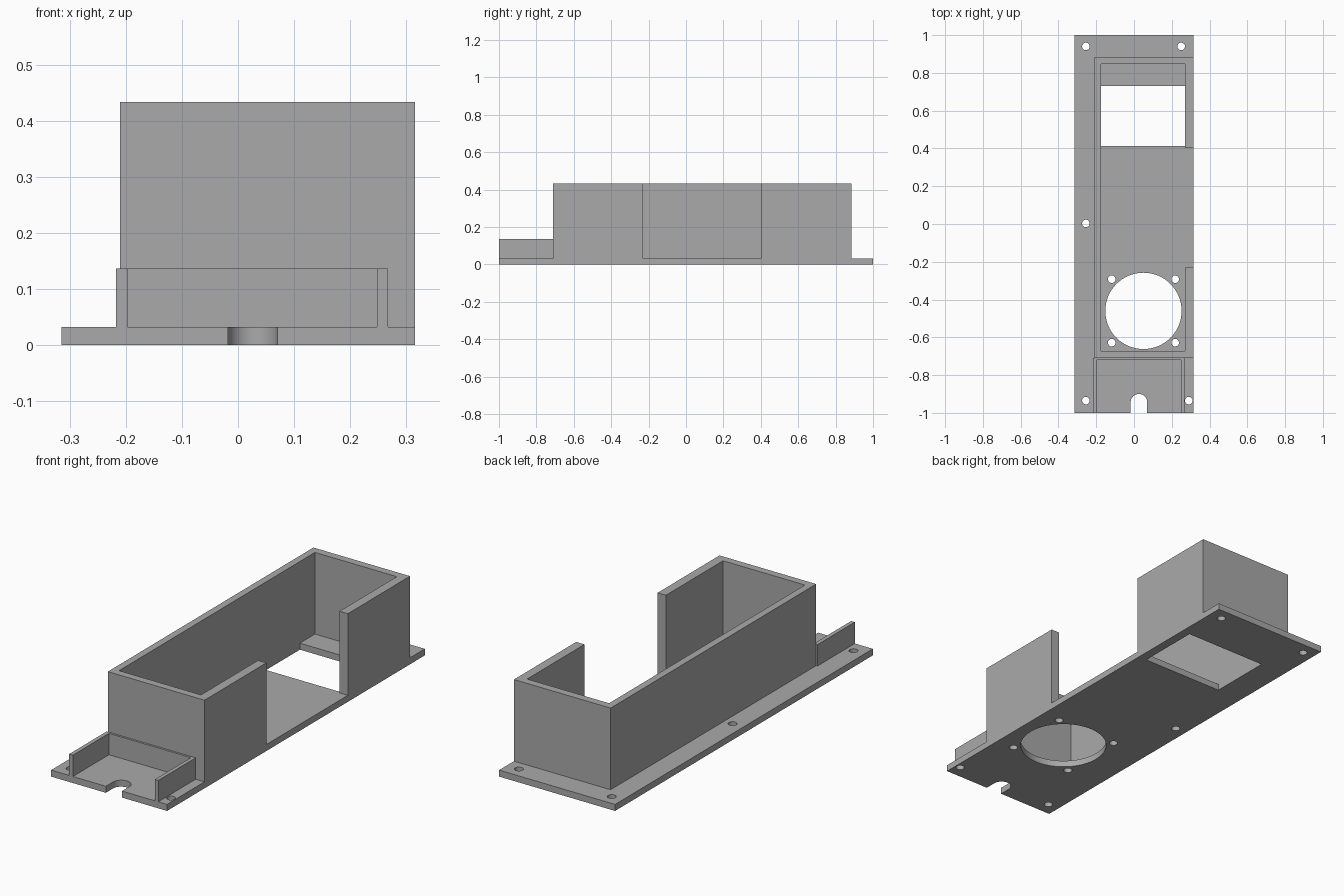
import bpy
import bmesh
from math import cos, sin, pi

cube = bpy.data.objects.get("Cube")
if cube:
    bpy.data.objects.remove(cube, do_unlink=True)

GREY = (0.4, 0.4, 0.4, 1)
grey = bpy.data.materials.new("plain grey")
grey.use_nodes = True
grey.diffuse_color = GREY
grey.node_tree.nodes["Principled BSDF"].inputs["Base Color"].default_value = GREY


def arc(x, y, r, start=0, sweep=2 * pi, steps=64):
    """Points along an arc; a full circle leaves out the repeated end."""
    count = steps if sweep >= 2 * pi else steps + 1
    return [(x + r * cos(start + sweep * i / steps),
             y + r * sin(start + sweep * i / steps)) for i in range(count)]


def rect(x0, x1, y0, y1):
    return [(x0, y0), (x1, y0), (x1, y1), (x0, y1)]


def prism(name, outlines, z0, z1):
    """Extrude flat outlines upward into one object."""
    bm = bmesh.new()
    for outline in outlines:
        face = bm.faces.new([bm.verts.new((x, y, z0)) for x, y in outline])
        top = bmesh.ops.extrude_face_region(bm, geom=[face])["geom"]
        verts = [v for v in top if isinstance(v, bmesh.types.BMVert)]
        bmesh.ops.translate(bm, verts=verts, vec=(0, 0, z1 - z0))
    bmesh.ops.recalc_face_normals(bm, faces=bm.faces)
    mesh = bpy.data.meshes.new(name)
    bm.to_mesh(mesh)
    bm.free()
    mesh.materials.append(grey)
    obj = bpy.data.objects.new(name, mesh)
    bpy.context.collection.objects.link(obj)
    return obj


PLATE_TOP = 0.032
LEFT, RIGHT = -0.315, 0.315
FAN_X, FAN_Y = 0.05, -0.46

# Base plate
plate = prism("base_plate", [rect(LEFT, RIGHT, -1, 1)], 0, PLATE_TOP)

# Openings: window, fan hole, cable slot, screw holes
slot_x, slot_r = 0.026, 0.044
slot = [(slot_x - slot_r, -1.1), (slot_x + slot_r, -1.1)]
slot += arc(slot_x, -0.944, slot_r, 0, pi, 24)
openings = [rect(-0.175, 0.27, 0.412, 0.73), arc(FAN_X, FAN_Y, 0.202), slot]
screws = [(-0.255, 0.94), (0.25, 0.94), (-0.255, 0.003),
          (-0.255, -0.935), (0.29, -0.935)]
screws += [(FAN_X + sx * 0.168, FAN_Y + sy * 0.168)
           for sx in (-1, 1) for sy in (-1, 1)]
openings += [arc(x, y, 0.02, steps=24) for x, y in screws]
cutter = prism("opening_cutter", openings, -0.1, 0.1)
cutter.hide_render = True

cut = plate.modifiers.new("openings", 'BOOLEAN')
cut.operation = 'DIFFERENCE'
cut.solver = 'EXACT'
cut.object = cutter
bpy.ops.object.select_all(action='DESELECT')
bpy.context.view_layer.objects.active = plate
plate.select_set(True)
bpy.ops.object.modifier_apply(modifier=cut.name)
bpy.data.objects.remove(cutter, do_unlink=True)
bpy.ops.object.shade_smooth_by_angle(angle=pi / 6)

# Tall housing wall, open along part of its left side
prism("housing_wall", [[
    (RIGHT, -0.23), (RIGHT, -0.71), (-0.21, -0.71), (-0.21, 0.885),
    (RIGHT, 0.885), (RIGHT, 0.402), (0.27, 0.402), (0.27, 0.847),
    (-0.175, 0.847), (-0.175, -0.673), (0.27, -0.673), (0.27, -0.23),
]], PLATE_TOP, 0.433)

# Low front tray, open at the front
prism("front_tray_wall", [[
    (-0.217, -1), (-0.197, -1), (-0.197, -0.72), (0.248, -0.72),
    (0.248, -1), (0.267, -1), (0.267, -0.71), (-0.217, -0.71),
]], PLATE_TOP, 0.137)
